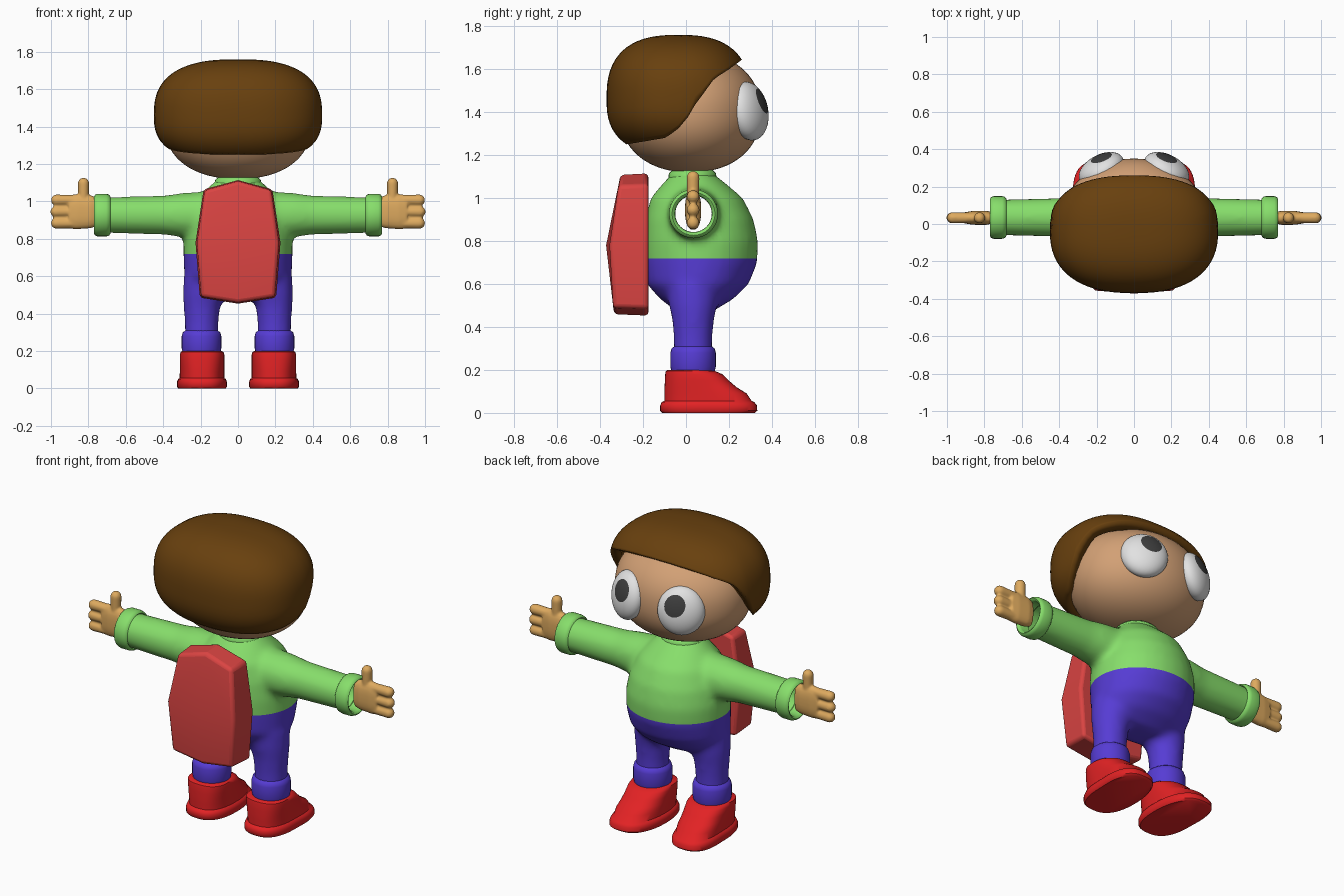
import bpy, bmesh, math
from mathutils import Matrix, Vector

if "Cube" in bpy.data.objects:
    bpy.data.objects.remove(bpy.data.objects["Cube"])


def material(name, rgb):
    m = bpy.data.materials.new(name)
    m.diffuse_color = [(c / 255 / 12.92 if c < 11 else ((c / 255 + 0.055) / 1.055) ** 2.4) for c in rgb] + [1]
    m.use_nodes = True
    m.node_tree.nodes["Principled BSDF"].inputs["Base Color"].default_value = m.diffuse_color
    return m


GREEN = material("sweater green", (135, 222, 107))
PURPLE = material("trouser purple", (86, 60, 212))
RED = material("shoe red", (226, 34, 36))
PACK = material("pack red", (218, 68, 66))
SKIN = material("face tan", (210, 160, 117))
HAND = material("hand tan", (222, 170, 95))
HAIR = material("hair brown", (104, 64, 14))
WHITE = material("eye white", (226, 226, 226))
DARK = material("pupil grey", (62, 62, 62))


def loft(bm, axis, rings, n=32, power=2.0, cap=True):
    """Rings (t, centre a, centre b, radius a, radius b) along the given axis."""
    loops = []
    for t, ca, cb, ra, rb in rings:
        loop = []
        for i in range(n):
            a = 2 * math.pi * i / n
            c, s = math.cos(a), math.sin(a)
            p = ca + ra * math.copysign(abs(c) ** (2 / power), c)
            q = cb + rb * math.copysign(abs(s) ** (2 / power), s)
            loop.append(bm.verts.new((t, p, q) if axis == 'x' else (p, q, t)))
        loops.append(loop)
    for l0, l1 in zip(loops, loops[1:]):
        for i in range(n):
            j = (i + 1) % n
            bm.faces.new((l0[i], l0[j], l1[j], l1[i]))
    if cap:
        bm.faces.new(loops[0])
        bm.faces.new(loops[-1])


def capsule(bm, axis, t0, t1, ca, cb, r):
    """Round-ended rod for fingers."""
    rings = [(t0, ca, cb, r * 0.9, r * 0.9)]
    for k in range(6):
        a = k / 5 * math.radians(80)
        f = r * math.cos(a)
        rings.append((t1 - r + r * math.sin(a), ca, cb, f, f))
    loft(bm, axis, rings, 16)


def finish(name, bm, mats, mirror=False, angle=40):
    bmesh.ops.recalc_face_normals(bm, faces=bm.faces)
    me = bpy.data.meshes.new(name)
    bm.to_mesh(me)
    bm.free()
    ob = bpy.data.objects.new(name, me)
    bpy.context.collection.objects.link(ob)
    for m in mats:
        me.materials.append(m)
    bpy.ops.object.select_all(action='DESELECT')
    ob.select_set(True)
    bpy.context.view_layer.objects.active = ob
    bpy.ops.object.shade_smooth_by_angle(angle=math.radians(angle))
    if mirror:
        ob.modifiers.new("mirror", 'MIRROR').use_mirror_merge = False
    return ob


def fuse(ob, voxel, smooth):
    """Blend overlapping lofts into one soft skin."""
    r = ob.modifiers.new("fuse", 'REMESH')
    r.mode, r.voxel_size, r.use_smooth_shade = 'VOXEL', voxel, True
    s = ob.modifiers.new("soften", 'SMOOTH')
    s.factor, s.iterations = 0.5, smooth
    for m in ("fuse", "soften"):
        bpy.ops.object.modifier_apply(modifier=m)


# Body: torso, arms and legs in one skin
bm = bmesh.new()
loft(bm, 'z', [(0.47, 0, 0.04, 0.19, 0.08), (0.53, 0, 0.05, 0.26, 0.17),
               (0.60, 0, 0.055, 0.287, 0.238), (0.70, 0, 0.068, 0.292, 0.264),
               (0.80, 0, 0.07, 0.292, 0.266), (0.90, 0, 0.063, 0.272, 0.252),
               (1.00, 0, 0.05, 0.23, 0.215), (1.06, 0, 0.04, 0.175, 0.155),
               (1.12, 0, 0.03, 0.11, 0.09)])
for s in (-1, 1):
    loft(bm, 'x', [(s * x, 0.035, 0.927, r, r) for x, r in
                   ((0.12, 0.13), (0.3, 0.118), (0.4, 0.104), (0.55, 0.1), (0.78, 0.094))])
    loft(bm, 'z', [(z, s * x, 0.033, r, r) for z, x, r in
                   ((0.15, 0.195, 0.088), (0.35, 0.195, 0.09), (0.43, 0.193, 0.097),
                    (0.5, 0.182, 0.112), (0.6, 0.165, 0.125))])
body = finish("body", bm, [GREEN, PURPLE])
fuse(body, 0.018, 8)
bm = bmesh.new()
bm.from_mesh(body.data)
# Waistline, and open sleeve ends inside the cuffs
for co, no in (((0, 0, 0.72), (0, 0, 1)), ((0.72, 0, 0), (1, 0, 0)), ((-0.72, 0, 0), (1, 0, 0))):
    bmesh.ops.bisect_plane(bm, geom=bm.verts[:] + bm.edges[:] + bm.faces[:],
                           dist=1e-5, plane_co=co, plane_no=no)
bmesh.ops.delete(bm, geom=[f for f in bm.faces if abs(f.calc_center_median().x) > 0.72], context='FACES')
for f in bm.faces:
    f.material_index = 1 if f.calc_center_median().z < 0.72 else 0
    f.smooth = True
bm.to_mesh(body.data)
bm.free()

# Sleeve cuffs
bm = bmesh.new()
loft(bm, 'x', [(x, 0.035, 0.927, r, r) for x, r in
               ((0.70, 0.085), (0.683, 0.1), (0.69, 0.11), (0.705, 0.114), (0.75, 0.114),
                (0.764, 0.109), (0.77, 0.1), (0.764, 0.09), (0.75, 0.086), (0.70, 0.085))], cap=False)
finish("sleeve_cuff", bm, [GREEN], True, 60)

# Trouser cuffs
bm = bmesh.new()
loft(bm, 'z', [(z, 0.195, 0.033, r, r) for z, r in
               ((0.19, 0.1), (0.215, 0.106), (0.28, 0.106), (0.3, 0.1), (0.309, 0.088), (0.30, 0.07))])
finish("trouser_cuff", bm, [PURPLE], True, 60)

# Collar
bm = bmesh.new()
loft(bm, 'z', [(z, 0, 0.03, r, r * 0.9) for z, r in
               ((1.06, 0.12), (1.09, 0.125), (1.115, 0.122), (1.13, 0.105))])
finish("collar", bm, [GREEN], False, 60)

# Hands: palm, three fingers and a thumb
bm = bmesh.new()
loft(bm, 'x', [(0.755, 0.033, 0.945, 0.03, 0.078), (0.79, 0.033, 0.945, 0.038, 0.088),
               (0.86, 0.033, 0.945, 0.037, 0.093), (0.905, 0.033, 0.945, 0.03, 0.09)], power=2.5)
for z, end in ((1.007, 1.0), (0.945, 1.003), (0.884, 1.0)):
    capsule(bm, 'x', 0.86, end, 0.033, z, 0.03)
capsule(bm, 'z', 0.95, 1.127, 0.826, 0.033, 0.03)
hand = finish("hand", bm, [HAND])
fuse(hand, 0.007, 3)
hand.modifiers.new("mirror", 'MIRROR')

# Shoes: sole step, then an upper sloping to the toe
bm = bmesh.new()
loft(bm, 'z', [(z, 0.192, (y0 + y1) / 2, rx, (y1 - y0) / 2) for z, y0, y1, rx in
               ((0, -0.11, 0.32, 0.126), (0.01, -0.12, 0.332, 0.133), (0.035, -0.12, 0.33, 0.133),
                (0.05, -0.113, 0.318, 0.127), (0.056, -0.1, 0.305, 0.119), (0.09, -0.1, 0.283, 0.119),
                (0.12, -0.1, 0.235, 0.119), (0.15, -0.098, 0.2, 0.119), (0.18, -0.097, 0.17, 0.119),
                (0.195, -0.094, 0.135, 0.115), (0.2, -0.085, 0.1, 0.105))], n=48, power=2.6)
for v in bm.verts:
    v.co.x += 0.08 * max(0, v.co.y - 0.12)
finish("shoe", bm, [RED], True, 45)


def spow(v, e):
    return math.copysign(abs(v) ** e, v)


# Head
bm = bmesh.new()
bmesh.ops.create_uvsphere(bm, u_segments=48, v_segments=32, radius=1)
for v in bm.verts:
    h = math.hypot(v.co.x, v.co.y)
    k = spow(h, 2 / 2.2) / max(h, 1e-6)
    v.co = (0.39 * v.co.x * k, 0.02 + 0.33 * v.co.y * k, 1.4 + 0.28 * spow(v.co.z, 2 / 2.2))
finish("head", bm, [SKIN], False, 80)

# Hair cap: full dome cut off along a hairline that rises towards the fringe
HAIRLINE = ((-0.4, 1.25), (-0.28, 1.25), (-0.1, 1.28), (-0.05, 1.31), (0.0, 1.36), (0.03, 1.42),
            (0.09, 1.5), (0.13, 1.555), (0.2, 1.6), (0.26, 1.645), (0.4, 1.66))


def hairline(y):
    for (y0, z0), (y1, z1) in zip(HAIRLINE, HAIRLINE[1:]):
        if y <= y1:
            return z0 + (z1 - z0) * (y - y0) / (y1 - y0)
    return HAIRLINE[-1][1]


def dome(a, p):
    r, e = spow(math.cos(p), 2 / 2.6), 2 / 2.4
    s = math.sin(p)
    return Vector((0.45 * r * spow(math.cos(a), e), -0.035 + 0.335 * r * spow(math.sin(a), e),
                   1.46 + (0.3 if s > 0 else 0.26) * spow(s, 2 / 2.6)))


bm = bmesh.new()
N, ROWS = 72, 24
top = bm.verts.new((0, -0.035, 1.76))
cols = []
for i in range(N):
    a = 2 * math.pi * i / N
    p = math.pi / 2
    while p > -1.4:
        q = dome(a, p)
        if q.z < hairline(q.y):
            break
        p -= 0.004
    cols.append([bm.verts.new(dome(a, math.pi / 2 + (p - math.pi / 2) * k / ROWS)) for k in range(1, ROWS + 1)])
for i in range(N):
    c, d = cols[i], cols[(i + 1) % N]
    bm.faces.new((top, c[0], d[0]))
    for k in range(ROWS - 1):
        bm.faces.new((c[k], c[k + 1], d[k + 1], d[k]))
hair = finish("hair", bm, [HAIR], False, 50)
sol = hair.modifiers.new("thickness", 'SOLIDIFY')
sol.thickness, sol.offset = 0.06, -1

# Eyes: flattened balls with the pupil as the polar cap
bm = bmesh.new()
bmesh.ops.create_uvsphere(bm, u_segments=32, v_segments=26, radius=1)
for f in bm.faces:
    f.material_index = 1 if f.calc_center_median().z > math.cos(math.radians(27)) else 0
aim = Vector((0, 0, 1)).rotation_difference(Vector((-0.25, 0.9, 0.3))).to_matrix().to_4x4()
place = (Matrix.Translation((0.175, 0.293, 1.405)) @ Matrix.Rotation(math.radians(-28), 4, 'Z')
         @ Matrix.Rotation(math.radians(10), 4, 'X') @ Matrix.Diagonal((0.13, 0.075, 0.138, 1)))
bmesh.ops.transform(bm, matrix=place @ aim, verts=bm.verts)
finish("eye", bm, [WHITE, DARK], True, 80)

# Backpack: eight-sided slab with a bulged rear
bm = bmesh.new()
half = ((0, 1.115, -0.305), (0.185, 1.065, -0.315), (0.228, 0.78, -0.355), (0.205, 0.485, -0.34), (0, 0.453, -0.335))
outline = list(half) + [(-x, z, y) for x, z, y in half[3:0:-1]]
front = [bm.verts.new((x, -0.175, z)) for x, z, y in outline]
rear = [bm.verts.new((x * 0.96, y, 0.78 + (z - 0.78) * 0.98)) for x, z, y in outline]
mid = bm.verts.new((0, -0.372, 0.78))
bm.faces.new(front)
for i in range(8):
    j = (i + 1) % 8
    bm.faces.new((front[i], front[j], rear[j], rear[i]))
for i in (0, 2, 4, 6):
    if i in (0, 4):
        bm.faces.new((rear[i], rear[i + 1], rear[i + 2], mid))
    else:
        bm.faces.new((rear[i], rear[i + 1], rear[(i + 2) % 8], mid))
pack = finish("backpack", bm, [PACK], False, 30)
bev = pack.modifiers.new("round", 'BEVEL')
bev.width, bev.segments, bev.angle_limit = 0.018, 3, math.radians(40)
